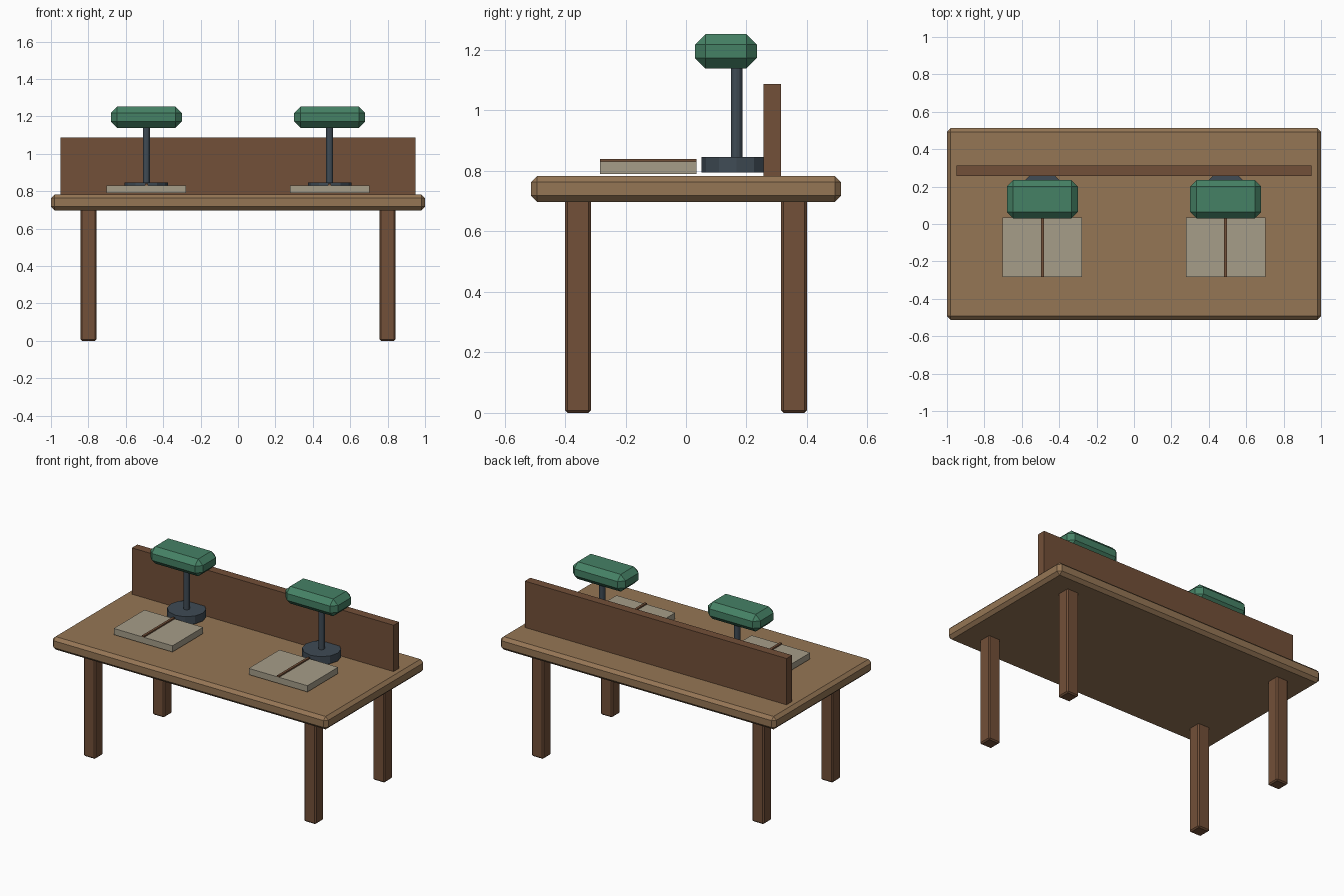
import bpy

if "Cube" in bpy.data.objects:
    bpy.data.objects.remove(bpy.data.objects["Cube"])


def material(name, rgb):
    m = bpy.data.materials.new(name)
    m.diffuse_color = (*rgb, 1)
    m.use_nodes = True
    m.node_tree.nodes["Principled BSDF"].inputs["Base Color"].default_value = m.diffuse_color
    return m


oak = material("light_wood", (0.30, 0.18, 0.09))
walnut = material("dark_wood", (0.17, 0.08, 0.04))
green = material("green_glass", (0.06, 0.22, 0.13))
metal = material("dark_metal", (0.05, 0.07, 0.09))
paper = material("paper", (0.38, 0.34, 0.25))


def box(name, x, y, z, mat, bevel=0):
    """Box from (min, max) pairs, with an optional one-segment chamfer."""
    bpy.ops.mesh.primitive_cube_add(size=1, location=[sum(r) / 2 for r in (x, y, z)])
    ob = bpy.context.object
    ob.name = name
    ob.scale = [r[1] - r[0] for r in (x, y, z)]
    bpy.ops.object.transform_apply(location=False, rotation=False, scale=True)
    ob.data.materials.append(mat)
    if bevel:
        mod = ob.modifiers.new("chamfer", 'BEVEL')
        mod.width = bevel
        mod.segments = 1
    return ob


def cylinder(name, x, y, z, radius, sides, mat):
    bpy.ops.mesh.primitive_cylinder_add(vertices=sides, radius=radius, depth=z[1] - z[0],
                                        location=(x, y, (z[0] + z[1]) / 2))
    ob = bpy.context.object
    ob.name = name
    ob.data.materials.append(mat)
    return ob


# Table top and privacy panel
box("table_top", (-1, 1), (-0.512, 0.512), (0.698, 0.783), oak, 0.02)
box("divider_panel", (-0.95, 0.95), (0.257, 0.314), (0.78, 1.087), walnut)

for side, sx in (("left", -1), ("right", 1)):
    # Legs
    for end, sy in (("front", -1), ("back", 1)):
        cx, cy, h = sx * 0.80, sy * 0.357, 0.043
        box(f"{end}_{side}_leg", (cx - h, cx + h), (cy - h, cy + h), (0, 0.705), walnut, 0.008)

    # Reading lamp
    cx = sx * 0.49
    cylinder(f"{side}_lamp_base", cx, 0.167, (0.794, 0.846), 0.116, 12, metal)
    cylinder(f"{side}_lamp_stem", cx, 0.167, (0.84, 1.16), 0.019, 12, metal)
    box(f"{side}_lamp_shade", (cx - 0.19, cx + 0.19), (0.03, 0.234), (1.139, 1.252), green, 0.034)

    # Open book with a dark centre strip
    box(f"{side}_book_pages", (cx - 0.213, cx + 0.213), (-0.284, 0.034), (0.79, 0.831), paper)
    box(f"{side}_book_spine", (cx - 0.008, cx + 0.008), (-0.284, 0.034), (0.82, 0.84), walnut)
